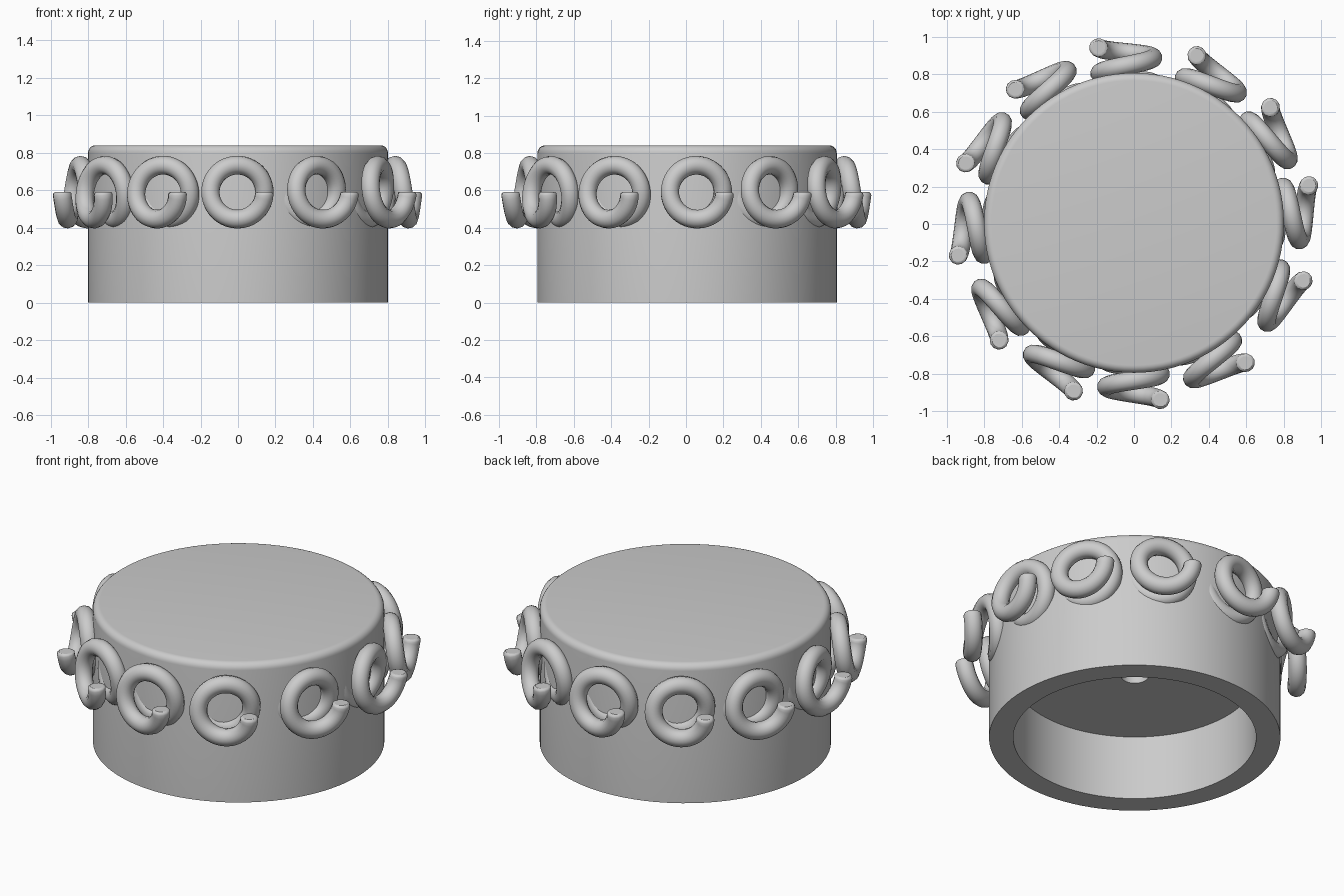
import bpy, bmesh
from math import sin, cos, pi, radians
from mathutils import Matrix, Vector

cube = bpy.data.objects.get("Cube")
if cube:
    bpy.data.objects.remove(cube, do_unlink=True)

CENTRE = Vector((0, 0.006, 0))

grey = bpy.data.materials.new("plain_grey")
grey.use_nodes = True
grey.diffuse_color = (0.6, 0.6, 0.6, 1)
grey.node_tree.nodes["Principled BSDF"].inputs["Base Color"].default_value = (0.6, 0.6, 0.6, 1)


def add_object(name, mesh):
    obj = bpy.data.objects.new(name, mesh)
    bpy.context.collection.objects.link(obj)
    return obj


# Cap body: lathed shell with a rounded top edge, open underside and a small blind hole
def lathe(name, profile, steps=96):
    bm = bmesh.new()
    verts = [bm.verts.new((r, 0, z)) for r, z in profile]
    edges = [bm.edges.new(pair) for pair in zip(verts, verts[1:])]
    bmesh.ops.spin(bm, geom=verts + edges, axis=(0, 0, 1), cent=(0, 0, 0),
                   angle=2 * pi, steps=steps, use_merge=True)
    bmesh.ops.remove_doubles(bm, verts=bm.verts, dist=0.0002)
    bmesh.ops.recalc_face_normals(bm, faces=bm.faces)
    mesh = bpy.data.meshes.new(name)
    bm.to_mesh(mesh)
    bm.free()
    mesh.materials.append(grey)
    return add_object(name, mesh)


ROUND = 0.04
rim = [(0.8 - ROUND + ROUND * cos(i * pi / 12), 0.84 - ROUND + ROUND * sin(i * pi / 12))
       for i in range(7)]
body = lathe("cap_body", [(0, 0.7), (0.075, 0.7), (0.075, 0.39), (0.667, 0.39),
                          (0.667, 0), (0.8, 0)] + rim + [(0, 0.84)])
body.location = CENTRE
bpy.context.view_layer.objects.active = body
body.select_set(True)
bpy.ops.object.shade_smooth_by_angle(angle=radians(35))


# Coil: a helix running outward from inside the wall, drawn for the +x side
def coil_mesh():
    curve = bpy.data.curves.new("coil_path", "CURVE")
    curve.dimensions = "3D"
    curve.bevel_depth = 0.05
    curve.bevel_resolution = 4
    curve.use_fill_caps = True
    turns, end, count = 1.6, radians(-4), 77
    points = []
    for i in range(count):
        t = i / (count - 1)
        a = end - turns * 2 * pi * (1 - t)
        points.append((0.944 - 0.14 * turns * (1 - t), 0.144 * cos(a), 0.59 + 0.144 * sin(a), 1))
    # rounded tip
    x, y, z, _ = points[-1]
    points += [(x + 0.001, y, z + 0.007, 0.92), (x + 0.001, y, z + 0.011, 0.72)]
    spline = curve.splines.new("POLY")
    spline.points.add(len(points) - 1)
    for p, (x, y, z, r) in zip(spline.points, points):
        p.co = (x, y, z, 1)
        p.radius = r
    helper = add_object("coil_helper", curve)
    bpy.context.view_layer.update()
    graph = bpy.context.evaluated_depsgraph_get()
    mesh = bpy.data.meshes.new_from_object(helper.evaluated_get(graph))
    bpy.data.objects.remove(helper, do_unlink=True)
    mesh.materials.clear()
    mesh.materials.append(grey)
    for face in mesh.polygons:
        face.use_smooth = len(face.vertices) <= 4
    return mesh


# Ring of coils, set slightly unevenly around the wall
coil = coil_mesh()
angles = [3.4, 31.6, 60.8, 92.8, 123, 151.8, 181.8, 212.4, 241.6, 269.8, 299.9, 332.5]
for n, angle in enumerate(angles, 1):
    obj = add_object(f"coil_{n}", coil)
    obj.matrix_world = Matrix.Translation(CENTRE) @ Matrix.Rotation(radians(angle), 4, "Z")
